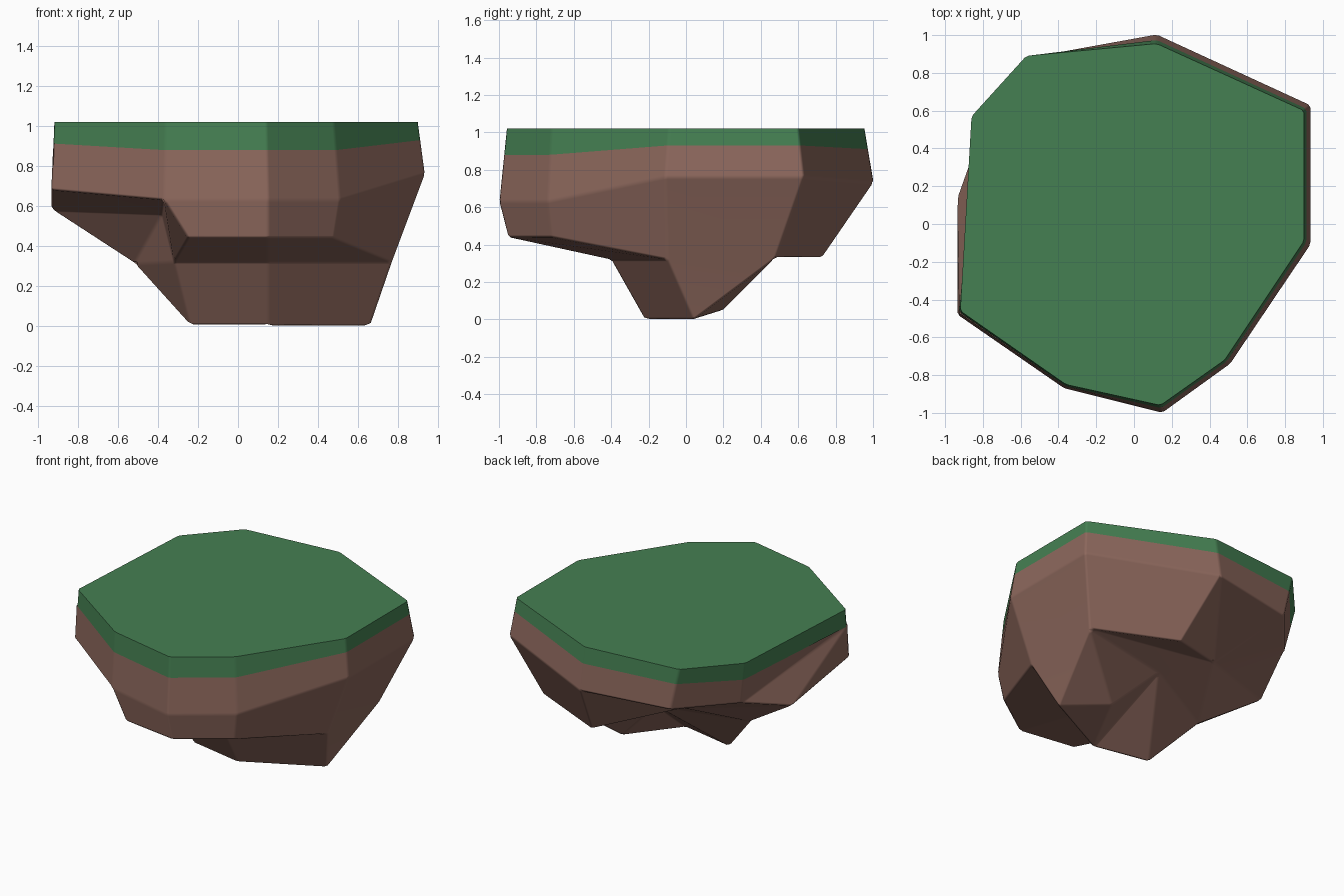
import bpy, bmesh, math
from mathutils import Vector

if "Cube" in bpy.data.objects:
    bpy.data.objects.remove(bpy.data.objects["Cube"])


def material(name, color):
    m = bpy.data.materials.new(name)
    m.diffuse_color = (*color, 1)
    m.use_nodes = True
    m.node_tree.nodes["Principled BSDF"].inputs["Base Color"].default_value = m.diffuse_color
    return m


def build(name, verts, faces, mat):
    """Mesh with softened edges; the flat rim of the top stays sharp."""
    bm = bmesh.new()
    weight = bm.edges.layers.float.new('bevel_weight_edge')
    vs = {k: bm.verts.new(co) for k, co in verts.items()}
    for f in faces:
        bm.faces.new([vs[k] for k in f]).smooth = True
    bmesh.ops.recalc_face_normals(bm, faces=bm.faces)
    bm.normal_update()
    for e in bm.edges:
        if len(e.link_faces) < 2:
            continue
        if min(v.co.z for v in e.verts) > TOP - 0.01:
            e.smooth = False
        elif e.calc_face_angle() > math.radians(8):
            e[weight] = 1.0
    me = bpy.data.meshes.new(name)
    bm.to_mesh(me)
    bm.free()
    me.materials.append(mat)
    ob = bpy.data.objects.new(name, me)
    bpy.context.collection.objects.link(ob)
    mod = ob.modifiers.new('soft_edges', 'BEVEL')
    mod.limit_method = 'WEIGHT'
    mod.width = 0.012
    mod.segments = 1
    mod.harden_normals = True
    return ob


# Outline corners a..i: top x, y, grass seam height, then widest rock point
corners = {
    'a': (0.14, -0.96, 0.88, 0.15, -1.00, 0.63),
    'b': (0.48, -0.72, 0.88, 0.51, -0.74, 0.63),
    'c': (0.90, -0.09, 0.93, 0.935, -0.11, 0.76),
    'd': (0.90, 0.60, 0.93, 0.935, 0.63, 0.76),
    'e': (0.12, 0.955, 0.91, 0.12, 1.005, 0.73),
    'f': (-0.57, 0.89, 0.91, -0.50, 0.89, 0.72),
    'g': (-0.86, 0.57, 0.89, -0.80, 0.53, 0.71),
    'h': (-0.92, -0.46, 0.90, -0.935, -0.48, 0.68),
    'i': (-0.36, -0.85, 0.88, -0.37, -0.87, 0.63),
}
TOP = 1.02
top, seam, wide = {}, {}, {}
for k, (x, y, s, wx, wy, wz) in corners.items():
    t, w = Vector((x, y, TOP)), Vector((wx, wy, wz))
    top[k + '0'] = t
    seam[k + '1'] = t.lerp(w, (TOP - s) / (TOP - wz))
    wide[k + '2'] = w

names = list(corners)
pairs = list(zip(names, names[1:] + names[:1]))

# Grass cap: flat top and a thin side band
grass_faces = [[k + '0' for k in names]]
grass_faces += [(p + '1', q + '1', q + '0', p + '0') for p, q in pairs]
build('grass_top', {**top, **seam}, grass_faces,
      material('grass', (0.06, 0.215, 0.085)))

# Rock underside points: front lip, ledges, foot and back hollow
under = {
    'lip_l': (-0.25, -0.89, 0.44), 'lip_m': (0.15, -0.95, 0.44),
    'lip_r': (0.48, -0.72, 0.44),
    'neck_l': (-0.32, -0.33, 0.32), 'neck_m': (0.15, -0.40, 0.32),
    'neck_r': (0.77, -0.10, 0.32),
    'foot_l': (-0.24, -0.14, 0.0), 'foot_m': (0.15, -0.22, 0.0),
    'foot_r': (0.66, 0.04, 0.0), 'foot_b': (0.35, 0.20, 0.05),
    'valley': (0.03, 0.28, 0.37),
    'back_r': (0.77, 0.48, 0.33), 'back_m': (0.22, 0.73, 0.33),
    'hollow': (-0.30, 0.43, 0.50), 'rib': (-0.52, 0.02, 0.31),
    'left': (-0.935, 0.15, 0.58), 'notch': (-0.38, -0.35, 0.56),
}

# Rock walls; the left one bulges out to an extra point
rock_faces = [(p + '1', q + '1', q + '2', p + '2')
              for p, q in pairs if p != 'g']

# Rock underside
rock_faces += [f.split() for f in (
    'g1 h1 g2', 'h1 left g2', 'h1 h2 left',
    'i2 a2 lip_m lip_l', 'a2 b2 lip_r lip_m', 'b2 c2 neck_r lip_r',
    'lip_l lip_m neck_m neck_l', 'lip_m lip_r neck_r neck_m',
    'neck_l neck_m foot_m foot_l', 'neck_m neck_r foot_r foot_m',
    'c2 d2 back_r neck_r', 'neck_r back_r foot_r',
    'd2 e2 back_m back_r', 'foot_r back_r foot_b',
    'back_r back_m hollow', 'back_r hollow valley',
    'back_r valley foot_b', 'foot_b valley foot_m',
    'foot_m valley foot_l', 'foot_m foot_r foot_b',
    'e2 hollow back_m', 'e2 f2 hollow', 'f2 g2 hollow',
    'g2 left hollow', 'left rib hollow', 'hollow rib valley',
    'rib foot_l valley', 'rib neck_l foot_l',
    'left notch rib', 'notch neck_l rib',
    'left h2 notch', 'h2 i2 notch',
    'i2 lip_l neck_l', 'i2 neck_l notch')]
build('rock_base', {**seam, **wide, **under}, rock_faces,
      material('rock', (0.27, 0.14, 0.11)))
